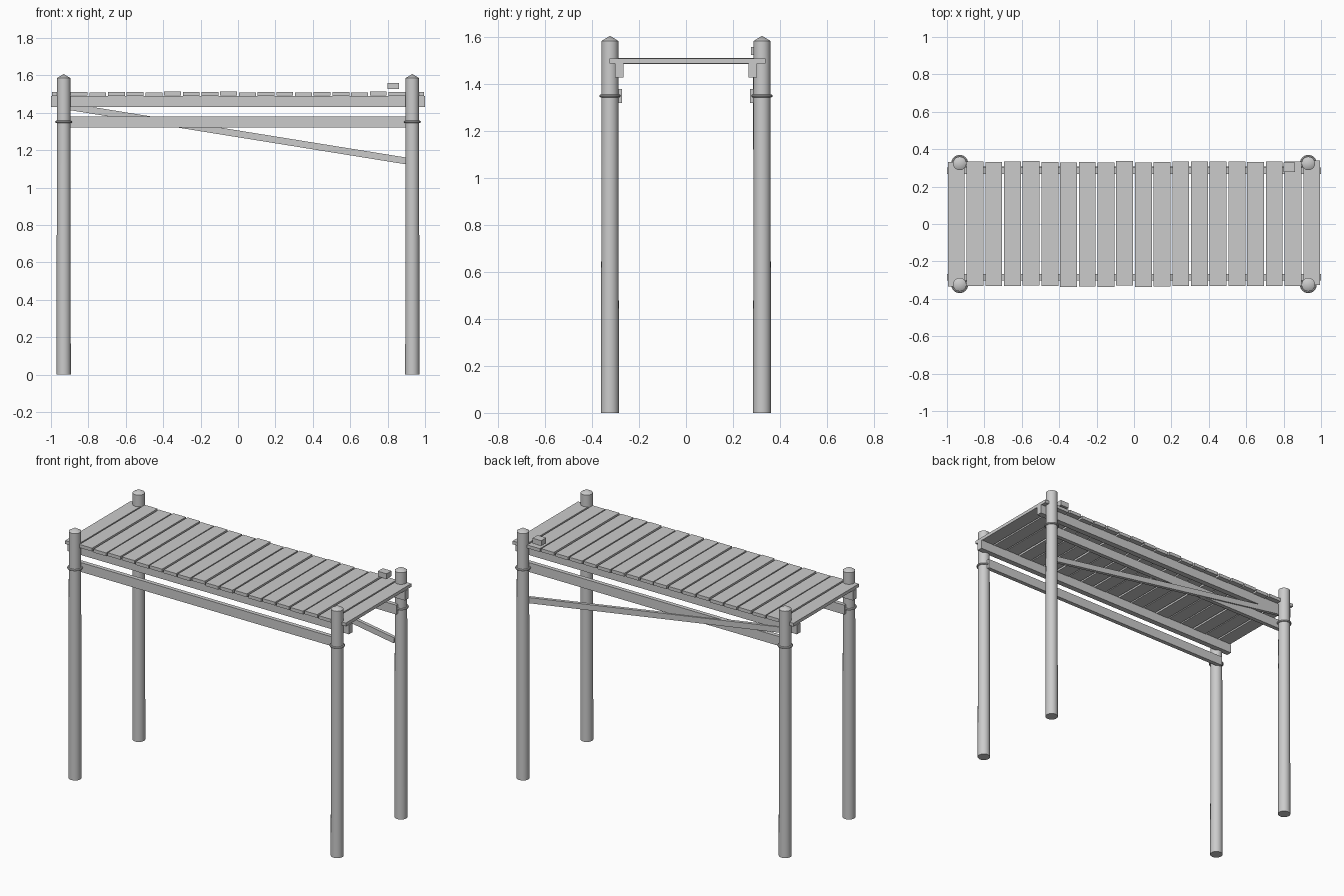
import bpy, math

cube = bpy.data.objects.get("Cube")
if cube:
    bpy.data.objects.remove(cube, do_unlink=True)

# One plain grey for the whole structure
grey = bpy.data.materials.new("plain grey")
grey.use_nodes = True
colour = (0.6, 0.6, 0.6, 1)
grey.diffuse_color = colour
grey.node_tree.nodes["Principled BSDF"].inputs["Base Color"].default_value = colour


def finish(name, smooth=False):
    ob = bpy.context.object
    ob.name = name
    ob.data.materials.clear()
    ob.data.materials.append(grey)
    if smooth:
        bpy.ops.object.shade_smooth_by_angle(angle=math.radians(35))
    return ob


def box(name, centre, size, tilt=0):
    bpy.ops.mesh.primitive_cube_add(size=1, location=centre)
    ob = bpy.context.object
    for v in ob.data.vertices:
        for i in range(3):
            v.co[i] *= size[i]
    ob.rotation_euler.y = tilt
    return finish(name)


def cone(name, x, y, z0, z1, r0, r1):
    bpy.ops.mesh.primitive_cone_add(vertices=24, radius1=r0, radius2=r1,
                                    depth=z1 - z0, location=(x, y, (z0 + z1) / 2))
    return finish(name, True)


POST_X, POST_Y = 0.932, 0.324

# Posts with pointed caps and binding rings
for sx, side in ((1, "left"), (-1, "right")):
    for sy, end in ((-1, "front"), (1, "back")):
        x, y, tag = sx * POST_X, sy * POST_Y, f"{end}_{side}"
        cone(f"{tag}_post", x, y, 0, 1.585, 0.038, 0.036)
        cone(f"{tag}_post_cap", x, y, 1.585, 1.607, 0.036, 0)
        bpy.ops.mesh.primitive_torus_add(major_radius=0.039, minor_radius=0.0065,
                                         major_segments=24, minor_segments=8,
                                         location=(x, y, 1.351))
        finish(f"{tag}_binding_ring", True)

# Deck beams and lower rails along both long sides
for sy, end in ((-1, "front"), (1, "back")):
    box(f"{end}_deck_beam", (0, sy * 0.284, 1.46), (2, 0.036, 0.06))
    box(f"{end}_lower_rail", (0, sy * 0.286, 1.35), (1.87, 0.027, 0.06))

# Diagonal brace on the back side
slope = math.atan2(0.29, 1.8)
box("diagonal_brace", (0, 0.297, 1.287), (1.84, 0.022, 0.036), slope)

# Deck planks, each nudged a little out of line
shifts = (-1, 1, 0, 2, 4, 0, -3, -1, -3, 3, -4, -2, 2, 1, 2, 1, 0, 2, 1, 6)
for i, s in enumerate(shifts):
    lift = 0.002 * math.sin(i * 2.3)
    box(f"deck_plank_{i + 1}", (-0.95 + 0.1 * i, s / 1000, 1.5 + lift),
        (0.09, 0.665, 0.021))

# Small block above the back left corner
box("corner_block", (0.83, 0.303, 1.543), (0.062, 0.05, 0.034))
